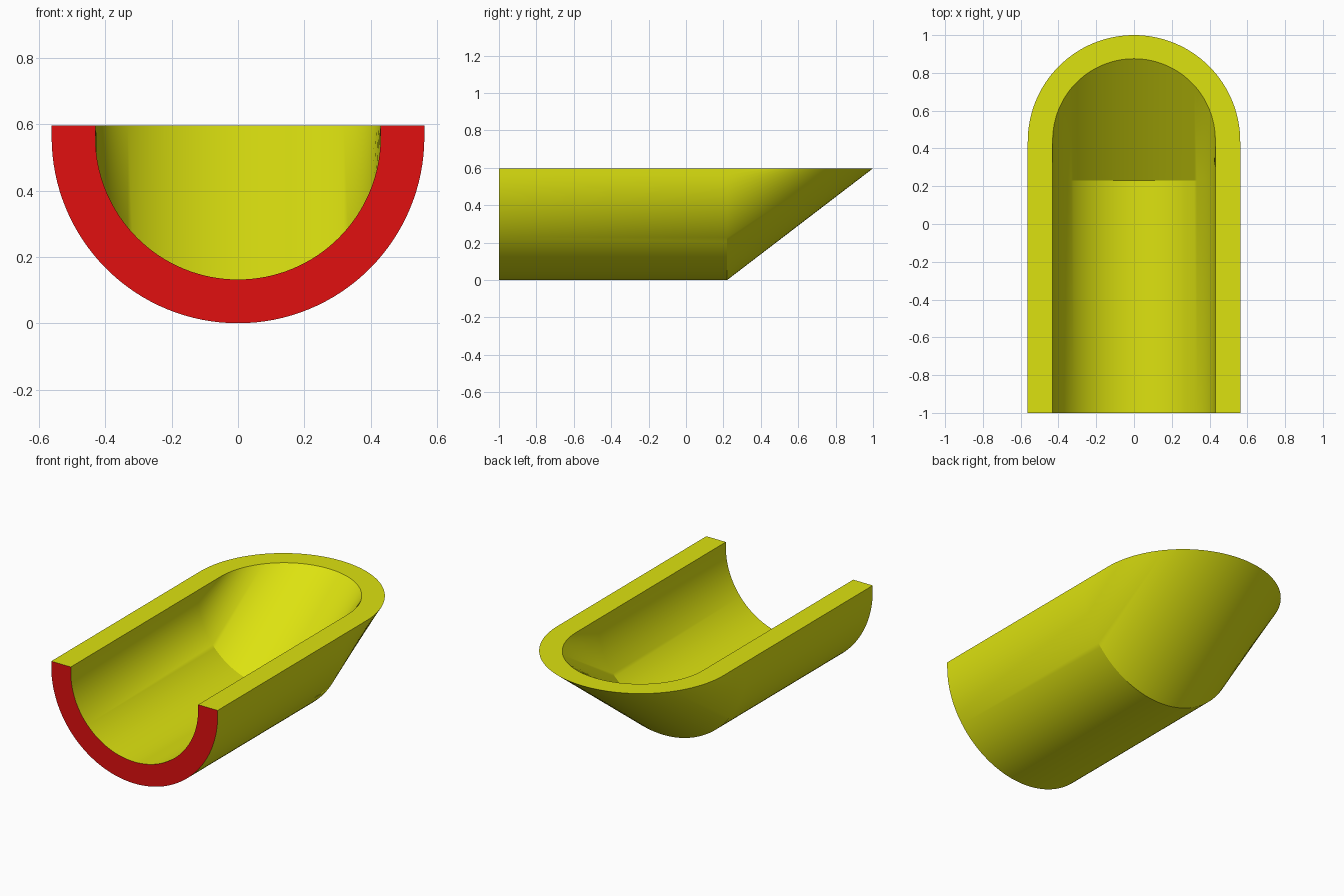
import bpy, bmesh, math

cube = bpy.data.objects.get("Cube")
if cube:
    bpy.data.objects.remove(cube, do_unlink=True)

SEGMENTS = 64
R_OUT, R_IN = 0.5625, 0.4305     # shell radii
AXIS_Z, RIM_Z = 0.5625, 0.597    # trough axis and flat rim heights
FRONT_Y = -1.0


def material(name, rgb):
    mat = bpy.data.materials.new(name)
    mat.use_nodes = True
    color = (*rgb, 1.0)
    mat.diffuse_color = color
    mat.node_tree.nodes["Principled BSDF"].inputs["Base Color"].default_value = color
    return mat


def profile(r, y):
    """U section: half circle with short upright ends."""
    angles = [math.pi * i / SEGMENTS for i in range(SEGMENTS + 1)]
    arc = [(r * math.cos(a), y, AXIS_Z - r * math.sin(a)) for a in angles]
    return [(r, y, RIM_Z)] + arc + [(-r, y, RIM_Z)]


def rim_arc(r, seam_y, centre_y):
    """Round end of the trough, lying flat in the rim plane."""
    angles = [math.pi * i / SEGMENTS for i in range(SEGMENTS + 1)]
    arc = [(r * math.cos(a), centre_y + r * math.sin(a), RIM_Z) for a in angles]
    return [(r, seam_y, RIM_Z)] + arc + [(-r, seam_y, RIM_Z)]


bm = bmesh.new()


def row(points):
    return [bm.verts.new(p) for p in points]


def bridge(a, b, mat_index=0):
    for i in range(len(a) - 1):
        bm.faces.new((a[i], a[i + 1], b[i + 1], b[i])).material_index = mat_index


def wall(r, seam_y, centre_y):
    """Straight trough followed by the slanted round end."""
    front = row(profile(r, FRONT_Y))
    seam = row(profile(r, seam_y))
    rim = row(rim_arc(r, seam_y, centre_y))
    bridge(front, seam)
    bridge(seam, rim)
    return front, seam, rim


# Outer and inner walls
out_front, out_seam, out_rim = wall(R_OUT, 0.22, 1.0 - R_OUT)
in_front, in_seam, in_rim = wall(R_IN, 0.23, 0.875 - R_IN)

# Red cut face at the front, flat rim around the top
bridge(out_front, in_front, 1)
bridge(out_rim, in_rim)
for end in (0, -1):
    bm.faces.new((out_front[end], out_seam[end], in_seam[end], in_front[end]))

bmesh.ops.remove_doubles(bm, verts=bm.verts, dist=1e-5)
bmesh.ops.recalc_face_normals(bm, faces=bm.faces)

mesh = bpy.data.meshes.new("trough_shell")
bm.to_mesh(mesh)
bm.free()
mesh.materials.append(material("yellow", (0.72, 0.76, 0.005)))
mesh.materials.append(material("red", (0.75, 0.005, 0.005)))

shell = bpy.data.objects.new("trough_shell", mesh)
bpy.context.collection.objects.link(shell)
bpy.ops.object.select_all(action="DESELECT")
shell.select_set(True)
bpy.context.view_layer.objects.active = shell
bpy.ops.object.shade_smooth_by_angle(angle=math.radians(25))
